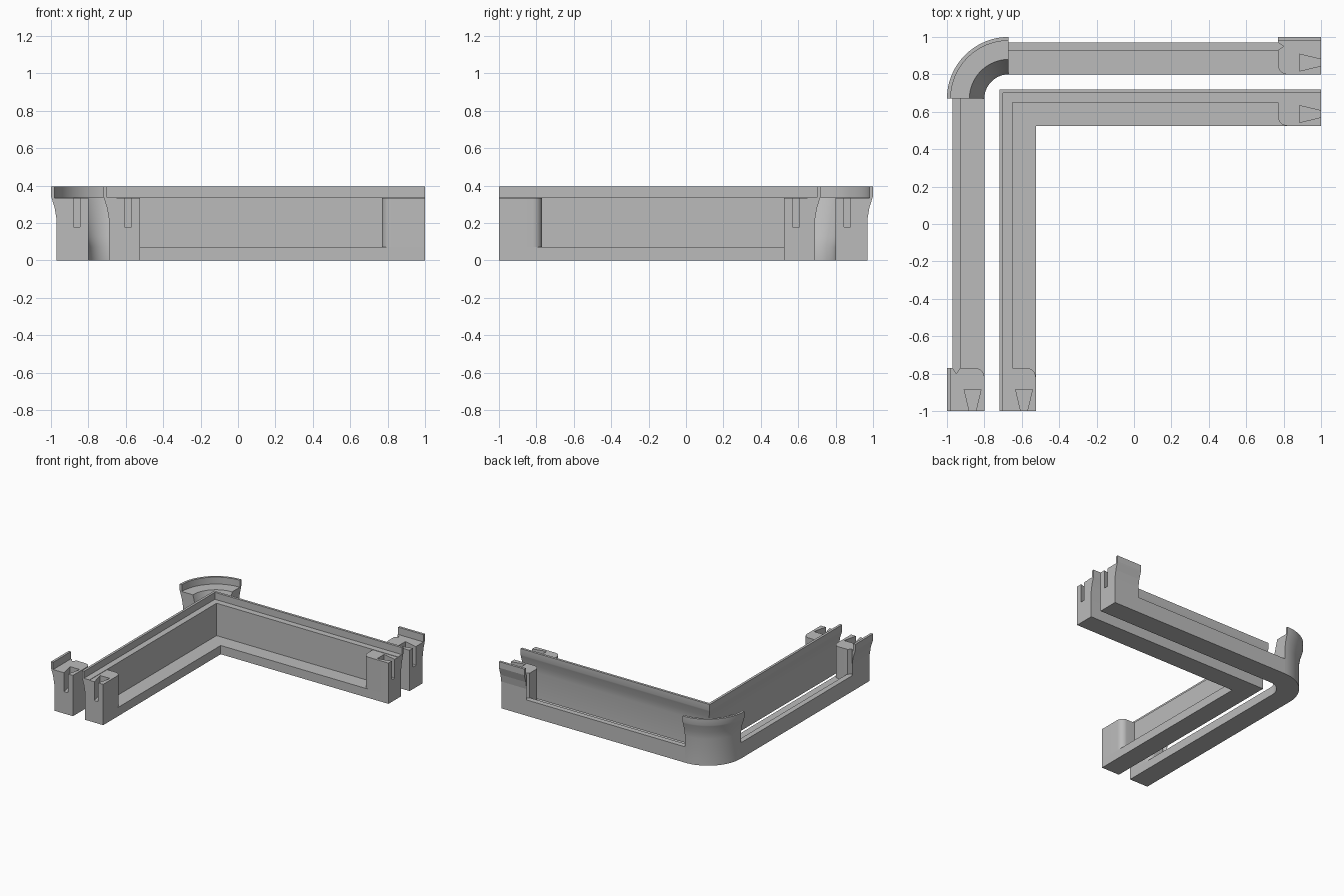
import bpy, bmesh, math

if "Cube" in bpy.data.objects:
    bpy.data.objects.remove(bpy.data.objects["Cube"])

mat = bpy.data.materials.new("plain_grey")
mat.diffuse_color = (0.5, 0.5, 0.5, 1)
mat.use_nodes = True
mat.node_tree.nodes["Principled BSDF"].inputs["Base Color"].default_value = mat.diffuse_color


def finish(name, bm, smooth=False):
    bmesh.ops.recalc_face_normals(bm, faces=bm.faces)
    me = bpy.data.meshes.new(name)
    bm.to_mesh(me)
    bm.free()
    ob = bpy.data.objects.new(name, me)
    bpy.context.collection.objects.link(ob)
    me.materials.append(mat)
    if smooth:
        bpy.ops.object.select_all(action='DESELECT')
        ob.select_set(True)
        bpy.context.view_layer.objects.active = ob
        bpy.ops.object.shade_smooth_by_angle(angle=math.radians(25))
    return ob


def loft(bm, rings):
    """Join closed rings of points and cap both ends."""
    vs = [[bm.verts.new(p) for p in r] for r in rings]
    n = len(vs[0])
    for a, b in zip(vs, vs[1:]):
        for i in range(n):
            j = (i + 1) % n
            bm.faces.new((a[i], a[j], b[j], b[i]))
    bm.faces.new(vs[0])
    bm.faces.new(vs[-1])


def back(p):
    return p


def left(p):  # mirror across the corner diagonal
    return (-p[1], -p[0], p[2])


SIDES = (("back", back), ("left", left))


def bar(name, profile, x0, x1, side):
    """Profile of (y, z) points run along x."""
    bm = bmesh.new()
    loft(bm, [[side((x, y, z)) for y, z in profile] for x in (x0, x1)])
    finish(name, bm)


def post(name, front, rear, groove, side):
    """Connector post: rounded inner edge, panel groove, dovetail slot."""
    r, x0, c = 0.05, 0.77, front + 0.063
    edge = [(1.0, rear)]
    if groove:
        edge += [(x0, rear), (x0 + 0.03, rear - 0.02), (x0, rear - 0.04)]
    else:
        edge += [(x0, rear)]
    for i in range(9):
        a = math.pi + i * math.pi / 16
        edge.append((x0 + r + r * math.cos(a), front + r + r * math.sin(a)))
    edge.append((1.0, front))
    slot = [(1.0, c - 0.0175), (0.885, c - 0.045), (0.885, c + 0.045), (1.0, c + 0.0175)]
    for part, pts, z0, z1 in (("base", edge, 0.072, 0.18), ("socket", edge + slot, 0.18, 0.335)):
        bm = bmesh.new()
        loft(bm, [[side((x, y, z)) for x, y in pts] for z in (z0, z1)])
        finish(f"{name}_{part}", bm, True)


# Inner frame: one mitred L with a floor, wall, flared back and top lip
wall = [(0.525, 0), (0.69, 0), (0.69, 0.22), (0.70, 0.28), (0.717, 0.335), (0.72, 0.345),
        (0.72, 0.395), (0.70, 0.395), (0.70, 0.338), (0.65, 0.338), (0.65, 0.072), (0.525, 0.072)]
bm = bmesh.new()
loft(bm, [[(1, y, z) for y, z in wall],
          [(-y, y, z) for y, z in wall],
          [(-y, -1, z) for y, z in wall]])
finish("inner_frame", bm, True)

# Outer frame arms: low bar with a raised outer sill, and flared lips at the ends
sill = [(0.80, 0), (0.97, 0), (0.97, 0.13), (0.925, 0.13), (0.925, 0.072), (0.80, 0.072)]
lip = [(0.97, 0.22), (0.98, 0.28), (0.997, 0.335), (1.0, 0.345), (1.0, 0.395),
       (0.98, 0.395), (0.98, 0.335), (0.97, 0.335)]
for tag, side in SIDES:
    bar(f"outer_{tag}_sill", sill, -0.67, 1.0, side)
    bar(f"outer_{tag}_end_lip", lip, 0.77, 1.0, side)
    post(f"outer_{tag}_post", 0.80, 0.97, True, side)
    post(f"inner_{tag}_post", 0.525, 0.65, False, side)

# Outer corner: quarter turn with sloped inner wall, shelf and lip
corner = [(0.13, 0), (0.30, 0), (0.30, 0.22), (0.31, 0.28), (0.327, 0.335), (0.33, 0.345),
          (0.33, 0.395), (0.31, 0.395), (0.31, 0.338), (0.21, 0.338), (0.15, 0.13), (0.13, 0.072)]
bm = bmesh.new()
rings = []
for i in range(25):
    a = math.pi / 2 + i * math.pi / 48
    rings.append([(-0.67 + r * math.cos(a), 0.67 + r * math.sin(a), z) for r, z in corner])
loft(bm, rings)
finish("outer_corner", bm, True)
